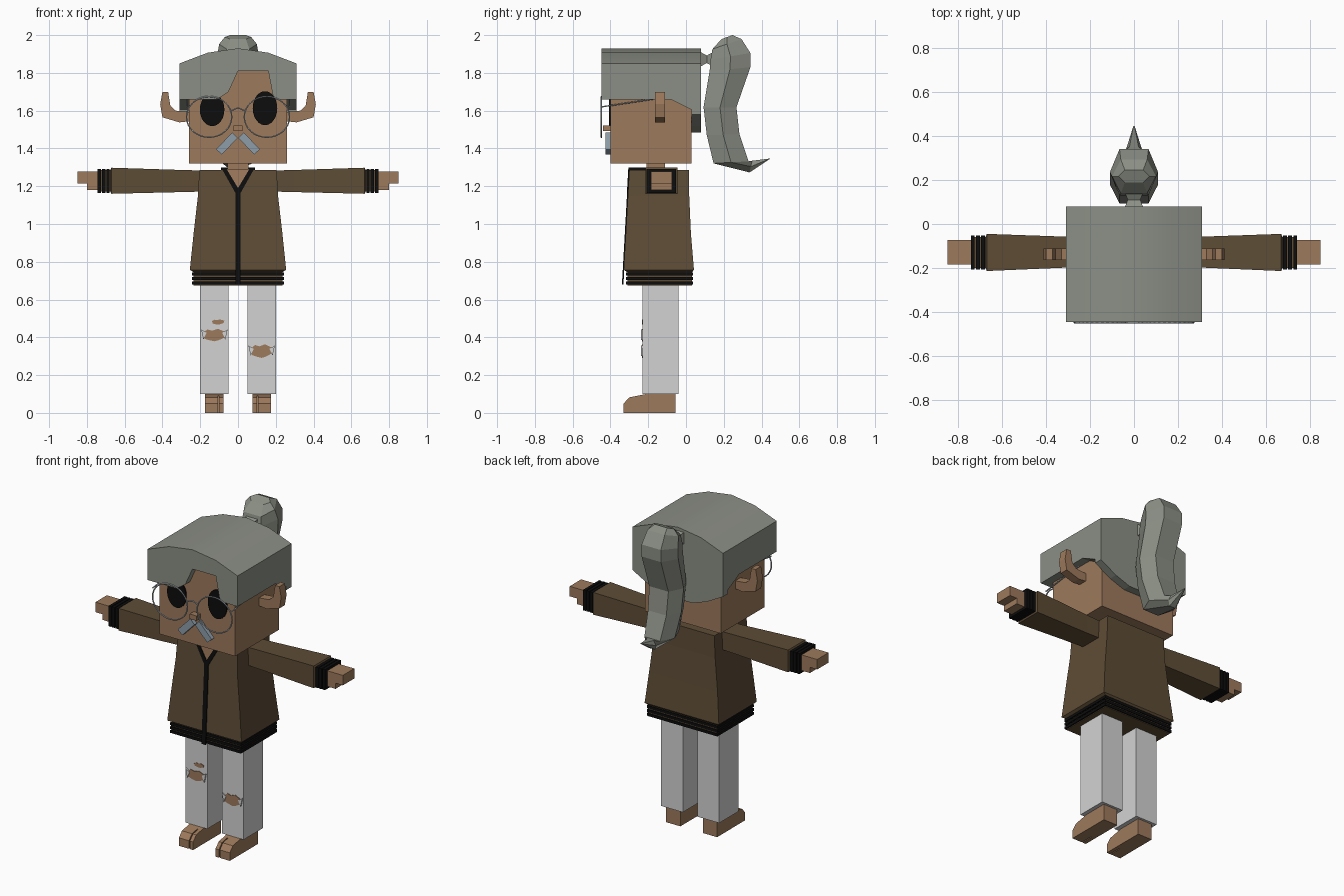
import bpy, bmesh, math
from mathutils import Vector

old = bpy.data.objects.get("Cube")
if old:
    bpy.data.objects.remove(old)


def material(name, r, g, b):
    m = bpy.data.materials.new(name)
    m.use_nodes = True
    m.diffuse_color = (r, g, b, 1)
    m.node_tree.nodes["Principled BSDF"].inputs["Base Color"].default_value = (r, g, b, 1)
    return m


SKIN = material("skin", .34, .195, .107)
JACKET = material("brown_jacket", .11, .073, .036)
HAIR = material("grey_hair", .26, .275, .235)
CLOTH = material("pale_trousers", .65, .65, .65)
BLACK = material("black", .004, .004, .004)
SILVER = material("silver", .42, .46, .49)
BLUE = material("blue_grey", .27, .34, .40)


def loft(name, rings, mat):
    """Skin a row of equal-length point rings and cap both ends."""
    bm = bmesh.new()
    rows = [[bm.verts.new(p) for p in ring] for ring in rings]
    for a, b in zip(rows, rows[1:]):
        for i in range(len(a)):
            j = (i + 1) % len(a)
            bm.faces.new((a[i], a[j], b[j], b[i]))
    bm.faces.new(rows[0])
    bm.faces.new(rows[-1])
    bmesh.ops.recalc_face_normals(bm, faces=bm.faces)
    me = bpy.data.meshes.new(name)
    bm.to_mesh(me)
    bm.free()
    me.materials.append(mat)
    ob = bpy.data.objects.new(name, me)
    bpy.context.collection.objects.link(ob)
    return ob


def box(name, x, y, z, mat):
    return loft(name, [[(x[0], y[0], h), (x[1], y[0], h), (x[1], y[1], h), (x[0], y[1], h)]
                       for h in z], mat)


def front_prism(name, outline, y0, y1, mat):
    return loft(name, [[(x, y, z) for x, z in outline] for y in (y0, y1)], mat)


def side_prism(name, outline, x0, x1, mat):
    return loft(name, [[(x, y, z) for y, z in outline] for x in (x0, x1)], mat)


def tube(name, points, radius, mat, closed=False):
    cu = bpy.data.curves.new(name, "CURVE")
    cu.dimensions = "3D"
    cu.bevel_depth = radius
    cu.bevel_resolution = 1
    sp = cu.splines.new("POLY")
    sp.points.add(len(points) - 1)
    for p, co in zip(sp.points, points):
        p.co = (*co, 1)
    sp.use_cyclic_u = closed
    cu.materials.append(mat)
    ob = bpy.data.objects.new(name, cu)
    bpy.context.collection.objects.link(ob)


def oval(cx, cz, rx, rz, n=24):
    return [(cx + rx * math.cos(math.tau * i / n), cz + rz * math.sin(math.tau * i / n))
            for i in range(n)]


def mirrored(outline, s):
    return [(s * x, z) for x, z in outline]


# Head, neck and nose
box("head", (-.26, .26), (-.4, .03), (1.32, 1.82), SKIN)
box("neck", (-.055, .055), (-.21, -.11), (1.2, 1.34), SKIN)
box("nose", (-.024, .024), (-.44, -.39), (1.492, 1.522), SKIN)

# Hair: arched cap, notched fringe, side slopes and rounded nape
arch = [(.31, 1.85), (.16, 1.907), (0, 1.93), (-.16, 1.907), (-.31, 1.85)]
notch = [(-.31, 1.66), (-.11, 1.66), (-.05, 1.7), (0, 1.81), (.16, 1.81), (.185, 1.68), (.2, 1.66), (.31, 1.66)]
cap = front_prism("hair_cap", [(-.31, 1.66), (.31, 1.66)] + arch, -.395, .08, HAIR)
fringe = front_prism("hair_fringe", notch + arch, -.447, -.395, HAIR)
side_prism("hair_side_slope", [(-.08, 1.66), (.02, 1.61), (.08, 1.58), (.08, 1.66)], -.31, .31, HAIR)
nape = [(.31, 1.58), (.2, 1.52), (.1, 1.485)]
front_prism("hair_nape", nape + mirrored(nape[::-1], -1) + [(-.31, 1.66), (.31, 1.66)], .03, .08, HAIR)

# Ponytail: pinched tie, then six-sided sections (inner y, z, outer y, z, half width)
loft("hair_tie", [[(-w, y, 1.872 - h), (w, y, 1.872 - h), (w, y, 1.872 + h), (-w, y, 1.872 + h)]
                  for y, w, h in ((.07, .045, .042), (.11, .028, .02), (.15, .045, .042))], HAIR)
sections = [
    (.188, 1.979, .246, 2.0, .07), (.14, 1.926, .294, 1.979, .1),
    (.13, 1.87, .341, 1.905, .11), (.125, 1.81, .341, 1.83, .11),
    (.093, 1.618, .267, 1.618, .11), (.11, 1.47, .283, 1.475, .105),
    (.146, 1.321, .331, 1.332, .09), (.336, 1.273, .35, 1.335, .035),
    (.445, 1.345, .447, 1.347, .003)]
rings = []
for y0, z0, y1, z1, w in sections:
    ym, zm, n = (y0 + y1) / 2, (z0 + z1) / 2, w * .6
    rings.append([(-n, y0, z0), (n, y0, z0), (w, ym, zm), (n, y1, z1), (-n, y1, z1), (-w, ym, zm)])
loft("ponytail", rings, HAIR)

# Eyes
front_prism("right_eye", oval(-.137, 1.605, .065, .087), -.408, -.4, BLACK)
front_prism("left_eye", oval(.143, 1.613, .065, .09), -.408, -.4, BLACK)

# Jacket body with hem
levels = [(1.285, .205, -.3, .015), (1.15, .212, -.3076, .017), (.95, .235, -.3188, .026),
          (.757, .255, -.33, .042), (.745, .235, -.31, .032), (.675, .235, -.31, .032)]
loft("jacket_body", [[(-w, a, z), (w, a, z), (w, b, z), (-w, b, z)] for z, w, a, b in levels], JACKET)
for i in range(3):
    z = .687 + .024 * i
    box("hem_ring", (-.243, .243), (-.318, .038), (z - .008, z + .008), BLACK)


def chest_plate(name, outline, lift, mat):
    """Thin plate lying on the sloping jacket front."""
    def skin_y(z):
        return -.3 - .03 * (1.285 - z) / .53
    loft(name, [[(x, skin_y(z) - d, z) for x, z in outline] for d in (lift, -.003)], mat)


chest_plate("zip", [(-.014, .68), (.014, .68), (.014, 1.18), (-.014, 1.18)], .005, BLACK)
chest_plate("open_neckline", [(0, 1.175), (.065, 1.29), (-.065, 1.29)], .002, SKIN)

for s, side in ((1, "left_"), (-1, "right_")):
    # Ear
    ear = [(.25, 1.545), (.31, 1.538), (.4, 1.565), (.412, 1.634), (.4, 1.7),
           (.37, 1.7), (.358, 1.625), (.33, 1.6), (.25, 1.592)]
    front_prism(side + "ear", mirrored(ear, s), -.165, -.112, SKIN)

    # Moustache
    tuft = [(.03, 1.485), (.002, 1.455), (.085, 1.368), (.117, 1.395)]
    front_prism(side + "moustache", mirrored(tuft, s), -.425, -.4, BLUE)

    # Spectacles
    tube(side + "lens_rim", [(x, -.448, z) for x, z in oval(s * .153, 1.567, .12, .108, 32)],
         .004, SILVER, True)
    tube(side + "temple", [(s * .272, -.448, 1.62), (s * .27, -.15, 1.665)], .004, SILVER)

    # Collar trim
    chest_plate(side + "collar_trim", mirrored([(0, 1.16), (.014, 1.165), (.09, 1.3), (.066, 1.3), (0, 1.19)], s),
                .006, BLACK)
    box(side + "collar_top", (s * .066, s * .09), (-.3, -.09), (1.28, 1.3), BLACK)

    # Sleeve, cuff and hand
    sleeve = [(.18, -.06, -.195, 1.172, 1.283), (.3, -.058, -.198, 1.169, 1.286),
              (.67, -.045, -.214, 1.16, 1.298), (.676, -.06, -.2, 1.172, 1.285), (.74, -.06, -.2, 1.172, 1.285)]
    loft(side + "sleeve", [[(s * x, a, c), (s * x, b, c), (s * x, b, d), (s * x, a, d)]
                           for x, a, b, c, d in sleeve], JACKET)
    for i in range(3):
        x = .688 + .023 * i
        box(side + "cuff_ring", (s * (x - .009), s * (x + .009)), (-.208, -.052), (1.165, 1.292), BLACK)
    box(side + "fingers", (s * .72, s * .85), (-.185, -.073), (1.215, 1.277), SKIN)
    box(side + "palm", (s * .72, s * .8), (-.185, -.073), (1.18, 1.215), SKIN)

    # Leg and foot with split toes
    box(side + "trouser_leg", (s * .05, s * .2), (-.23, -.04), (.1, .69), CLOTH)
    toe = [(-.33, 0), (-.33, .05), (-.3, .082), (-.25, .092), (-.25, 0)]
    heel = [(-.25, 0), (-.25, .092), (-.2, .102), (-.055, .102), (-.055, 0)]
    side_prism(side + "foot", heel, s * .077, s * .175, SKIN)
    side_prism(side + "big_toe", toe, s * .077, s * .1, SKIN)
    side_prism(side + "toes", toe, s * .106, s * .175, SKIN)

tube("spectacle_bridge", [(-.036, -.448, 1.6), (0, -.448, 1.615), (.036, -.448, 1.6)], .004, SILVER)
box("collar_back", (-.09, .09), (-.11, -.09), (1.28, 1.3), BLACK)


# Torn knees: ragged skin patches with frayed cloth corners
def tear(name, cx, cz, w, h):
    edge = [(-1, .3), (-.6, .9), (-.2, .7), (.3, 1), (.7, .7), (1, .5),
            (.85, -.4), (.4, -.8), (0, -1), (-.5, -.8), (-.85, -.6)]
    front_prism(name, [(cx + x * w, cz + z * h) for x, z in edge], -.234, -.228, SKIN)


tear("right_knee_tear", -.125, .412, .062, .033)
tear("right_thigh_tear", -.105, .481, .033, .014)
tear("left_knee_tear", .125, .327, .058, .036)
for cx, cz in ((-.125, .412), (.125, .327)):
    for s in (-1, 1):
        front_prism("frayed_corner", [(cx + s * .07, cz + .03), (cx + s * .042, cz + .012),
                                      (cx + s * .058, cz - .025)], -.238, -.229, CLOTH)

# Soft shading across the arched hair
bpy.ops.object.select_all(action="DESELECT")
for ob in (cap, fringe):
    ob.select_set(True)
bpy.context.view_layer.objects.active = cap
bpy.ops.object.shade_smooth_by_angle(angle=math.radians(30))
